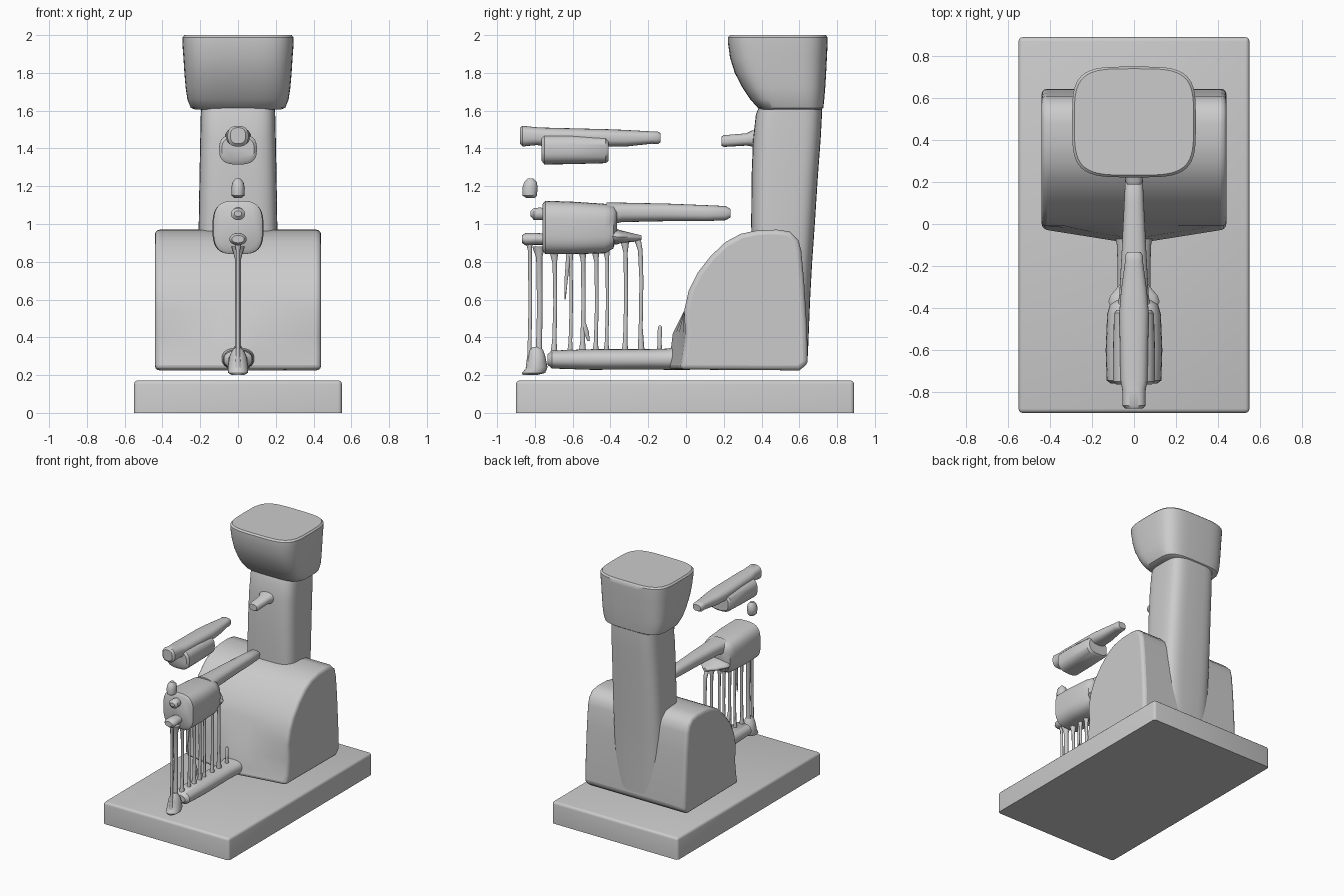
import bpy, bmesh, math
from mathutils import Vector


def finish(name, bm, bevel=0, angle=40):
    bmesh.ops.recalc_face_normals(bm, faces=bm.faces[:])
    mesh = bpy.data.meshes.new(name)
    bm.to_mesh(mesh)
    bm.free()
    ob = bpy.data.objects.new(name, mesh)
    bpy.context.collection.objects.link(ob)
    if bevel:
        mod = ob.modifiers.new("bevel", 'BEVEL')
        mod.width, mod.segments = bevel, 3
        mod.limit_method, mod.angle_limit = 'ANGLE', math.radians(50)
    bpy.ops.object.select_all(action='DESELECT')
    ob.select_set(True)
    bpy.context.view_layer.objects.active = ob
    bpy.ops.object.shade_smooth_by_angle(angle=math.radians(angle))
    return ob


def skin(bm, rings):
    loops = [[bm.verts.new(p) for p in r] for r in rings]
    n = len(loops[0])
    for a, b in zip(loops, loops[1:]):
        for i in range(n):
            bm.faces.new((a[i], a[(i + 1) % n], b[(i + 1) % n], b[i]))
    bm.faces.new(loops[0])
    bm.faces.new(loops[-1])


def spow(v, e):
    return math.copysign(abs(v) ** e, v)


def loft(name, axis, sections, power=2.0, n=32, bevel=0):
    """Sections are (position, half width in x, low, high) along y or z."""
    rings = []
    for t, w, lo, hi in sections:
        ring = []
        for i in range(n):
            a = 2 * math.pi * i / n
            x = w * spow(math.cos(a), 2 / power)
            v = (lo + hi) / 2 + (hi - lo) / 2 * spow(math.sin(a), 2 / power)
            ring.append((x, t, v) if axis == 'y' else (x, v, t))
        rings.append(ring)
    bm = bmesh.new()
    skin(bm, rings)
    return finish(name, bm, bevel)


def rod(name, points, n=10):
    """Thin drip through (y, z, radius) points, all at x = 0."""
    return loft(name, 'z', [(z, r, y - r, y + r) for y, z, r in points], n=n)


# Base slab
bm = bmesh.new()
bmesh.ops.create_cube(bm, size=1)
for v in bm.verts:
    v.co = Vector((v.co.x * 1.1, v.co.y * 1.79 - 0.005, (v.co.z + 0.5) * 0.172))
top = [e for e in bm.edges if max(v.co.z for v in e.verts) > 0.1]
bmesh.ops.bevel(bm, geom=top, offset=0.02, segments=3, affect='EDGES', profile=0.5)
finish("base", bm)

# Main body: side profile swept across x, front toe bulging at the middle
profile = [(-0.055, 0.23), (0.6, 0.225), (0.645, 0.26), (0.64, 0.45), (0.625, 0.7),
           (0.61, 0.86), (0.595, 0.915), (0.55, 0.96), (0.48, 0.97), (0.38, 0.967),
           (0.29, 0.948), (0.21, 0.905), (0.13, 0.83), (0.06, 0.74), (0.015, 0.65),
           (-0.01, 0.54), (-0.025, 0.42), (-0.04, 0.3)]
rings = []
for x in (-0.44, -0.33, -0.2, -0.1, 0, 0.1, 0.2, 0.33, 0.44):
    k = 1 - abs(x) / 0.44
    rings.append([(x, y + (0.025 - 0.07 * k if y < 0.1 and z < 0.5 else 0), z)
                  for y, z in profile])
bm = bmesh.new()
skin(bm, rings)
finish("body", bm, bevel=0.025)

# Column, running down into the back of the body
loft("column", 'z', [(0.3, 0.19, 0.36, 0.645), (0.6, 0.205, 0.355, 0.657),
                     (0.8, 0.208, 0.35, 0.668), (1.0, 0.208, 0.345, 0.682),
                     (1.25, 0.204, 0.347, 0.698), (1.45, 0.2, 0.355, 0.713),
                     (1.58, 0.197, 0.37, 0.72), (1.63, 0.195, 0.39, 0.72)], power=4, n=48)

# Head block on the column
loft("top_hopper", 'z', [(1.605, 0.225, 0.40, 0.715), (1.615, 0.25, 0.38, 0.727),
                         (1.66, 0.268, 0.34, 0.732), (1.72, 0.277, 0.30, 0.737),
                         (1.80, 0.284, 0.258, 0.742), (1.88, 0.289, 0.233, 0.746),
                         (1.96, 0.295, 0.222, 0.75), (1.988, 0.295, 0.222, 0.75),
                         (2.0, 0.284, 0.233, 0.74)], power=4, n=48)

# Short spout on the column
loft("spout", 'y', [(0.188, 0.032, 1.415, 1.462), (0.2, 0.04, 1.408, 1.47),
                    (0.32, 0.045, 1.415, 1.48), (0.35, 0.06, 1.41, 1.495),
                    (0.4, 0.06, 1.41, 1.495)], power=2.5)

# Floating upper handle
loft("upper_bar", 'y', [(-0.88, 0.04, 1.425, 1.51), (-0.865, 0.055, 1.41, 1.52),
                        (-0.79, 0.056, 1.418, 1.512), (-0.74, 0.065, 1.41, 1.51),
                        (-0.42, 0.07, 1.41, 1.502), (-0.32, 0.062, 1.41, 1.498),
                        (-0.18, 0.043, 1.425, 1.49), (-0.15, 0.042, 1.423, 1.49),
                        (-0.134, 0.032, 1.432, 1.48)], power=2.6)
loft("upper_cradle", 'y', [(-0.765, 0.085, 1.335, 1.46), (-0.75, 0.1, 1.315, 1.475),
                           (-0.6, 0.1, 1.317, 1.475), (-0.425, 0.095, 1.322, 1.465),
                           (-0.41, 0.082, 1.335, 1.45)], power=2.8)

# Floating droplet
loft("floating_knob", 'z', [(1.137, 0.018, -0.845, -0.8), (1.15, 0.034, -0.866, -0.788),
                            (1.19, 0.036, -0.868, -0.785), (1.22, 0.03, -0.858, -0.788),
                            (1.24, 0.014, -0.84, -0.808)], n=14)

# Lower head with its long handle and knobs
loft("lower_head", 'y', [(-0.76, 0.11, 0.862, 1.105), (-0.745, 0.13, 0.84, 1.123),
                         (-0.6, 0.135, 0.84, 1.118), (-0.43, 0.128, 0.845, 1.107),
                         (-0.385, 0.115, 0.87, 1.1), (-0.365, 0.085, 0.93, 1.08)],
     power=3.2, n=40)
loft("lower_handle", 'y', [(-0.42, 0.085, 0.99, 1.115), (-0.34, 0.07, 1.01, 1.113),
                           (-0.1, 0.057, 1.015, 1.108), (0.1, 0.047, 1.015, 1.1),
                           (0.21, 0.042, 1.02, 1.095), (0.235, 0.03, 1.035, 1.08)], power=2.5)
loft("front_knob", 'y', [(-0.822, 0.02, 1.04, 1.07), (-0.805, 0.038, 1.02, 1.085),
                         (-0.77, 0.035, 1.02, 1.088), (-0.73, 0.03, 1.02, 1.08)], n=14)
loft("drip_outlet", 'y', [(-0.868, 0.033, 0.9, 0.94), (-0.85, 0.046, 0.887, 0.952),
                          (-0.79, 0.045, 0.89, 0.953), (-0.72, 0.04, 0.89, 0.945)], n=16)
loft("rear_collar", 'y', [(-0.42, 0.1, 0.91, 0.97), (-0.37, 0.122, 0.89, 0.975),
                          (-0.34, 0.112, 0.9, 0.965), (-0.28, 0.06, 0.905, 0.95),
                          (-0.235, 0.012, 0.915, 0.94)], n=20)

# Vertical strands under the head: (y, bottom, top, radius)
strands = [(-0.827, 0.24, 0.92, 0.011), (-0.777, 0.24, 0.88, 0.017),
           (-0.695, 0.31, 0.85, 0.012), (-0.61, 0.31, 0.86, 0.010),
           (-0.545, 0.31, 0.87, 0.013), (-0.475, 0.31, 0.86, 0.011),
           (-0.418, 0.31, 0.87, 0.010), (-0.32, 0.31, 0.91, 0.012)]
for i, (y, lo, hi, r) in enumerate(strands):
    rod(f"strand_{i + 1}", [(y - 0.004, lo, r * 1.7), (y - 0.002, lo + 0.07, r),
                            (y + 0.003, (lo + hi) / 2, r * 0.9),
                            (y, hi - 0.06, r), (y - 0.004, hi, r * 2)])
rod("curved_strand", [(-0.237, 0.31, 0.02), (-0.24, 0.45, 0.011), (-0.236, 0.7, 0.011),
                      (-0.242, 0.86, 0.013), (-0.255, 0.91, 0.018), (-0.285, 0.935, 0.02)])
rod("hanging_strand", [(-0.64, 0.6, 0.003), (-0.635, 0.7, 0.009), (-0.62, 0.85, 0.014)])
rod("bent_strand", [(-0.515, 0.38, 0.006), (-0.53, 0.43, 0.016), (-0.545, 0.5, 0.008)])
rod("rear_stub", [(-0.14, 0.29, 0.02), (-0.14, 0.37, 0.011),
                  (-0.138, 0.45, 0.012), (-0.138, 0.462, 0.006)])

# Floor pipe and its front foot
loft("floor_pipe", 'y', [(-0.733, 0.05, 0.255, 0.31), (-0.71, 0.075, 0.235, 0.33),
                         (-0.5, 0.08, 0.228, 0.337), (-0.2, 0.078, 0.23, 0.337),
                         (-0.1, 0.082, 0.228, 0.34), (0.02, 0.1, 0.228, 0.36)], power=2.3)
loft("front_foot", 'z', [(0.2, 0.032, -0.865, -0.79), (0.212, 0.052, -0.868, -0.745),
                         (0.24, 0.055, -0.845, -0.733), (0.3, 0.045, -0.835, -0.745),
                         (0.33, 0.03, -0.83, -0.755), (0.35, 0.012, -0.81, -0.77)], n=20)
